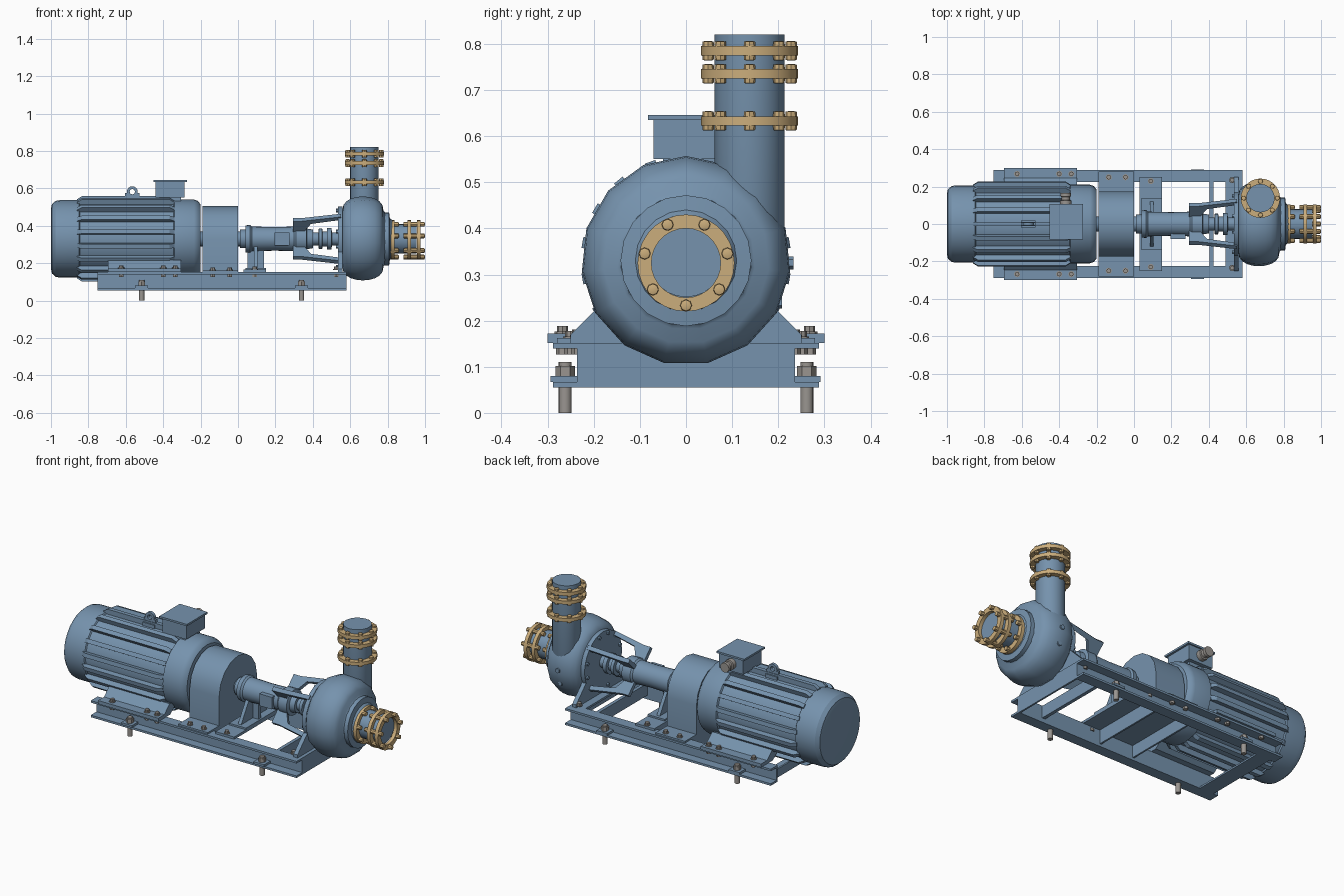
import bpy, bmesh
from math import sin, cos, pi, radians
from mathutils import Vector

cube = bpy.data.objects.get("Cube")
if cube:
    bpy.data.objects.remove(cube)


def material(name, rgb):
    m = bpy.data.materials.new(name)
    m.use_nodes = True
    m.diffuse_color = (*rgb, 1)
    m.node_tree.nodes["Principled BSDF"].inputs["Base Color"].default_value = (*rgb, 1)
    return m


BLUE = material("steel blue paint", (0.18, 0.29, 0.42))
TAN = material("tan flange", (0.60, 0.42, 0.20))
GREY = material("grey hardware", (0.32, 0.30, 0.28))


def finish(name, bm, mat):
    bmesh.ops.recalc_face_normals(bm, faces=bm.faces)
    me = bpy.data.meshes.new(name)
    bm.to_mesh(me)
    bm.free()
    me.materials.append(mat)
    ob = bpy.data.objects.new(name, me)
    bpy.context.collection.objects.link(ob)
    return ob


def turn(name, axis, centres, profile, mat=BLUE, segs=24, loop=False):
    """Revolve (offset, radius) pairs about an axis at every centre."""
    bm = bmesh.new()
    for c in centres:
        rows = []
        for d, r in profile:
            row = []
            for i in range(segs):
                a = 2 * pi * i / segs
                s, t = r * sin(a), r * cos(a)
                p = {"x": (d, s, t), "y": (s, d, t), "z": (s, t, d)}[axis]
                row.append(bm.verts.new(Vector(c) + Vector(p)))
            rows.append(row)
        pairs = list(zip(rows, rows[1:])) + ([(rows[-1], rows[0])] if loop else [])
        for a, b in pairs:
            for i in range(segs):
                j = (i + 1) % segs
                bm.faces.new((a[i], a[j], b[j], b[i]))
        if not loop:
            bm.faces.new(rows[0])
            bm.faces.new(rows[-1])
    return finish(name, bm, mat)


def box(name, *spans, mat=BLUE):
    """Boxes given as (x0, x1, y0, y1, z0, z1)."""
    bm = bmesh.new()
    for x0, x1, y0, y1, z0, z1 in spans:
        vs = bmesh.ops.create_cube(bm, size=1)["verts"]
        bmesh.ops.scale(bm, vec=(x1 - x0, y1 - y0, z1 - z0), verts=vs)
        bmesh.ops.translate(bm, vec=((x0 + x1) / 2, (y0 + y1) / 2, (z0 + z1) / 2), verts=vs)
    return finish(name, bm, mat)


def extrude_x(name, outline, x0, x1, sides=(1,)):
    """Push a (y, z) outline along x; side -1 mirrors it in y."""
    bm = bmesh.new()
    for s in sides:
        f = bm.faces.new([bm.verts.new((x0, s * y, z)) for y, z in outline])
        new = bmesh.ops.extrude_face_region(bm, geom=[f])["geom"]
        bmesh.ops.translate(bm, vec=(x1 - x0, 0, 0),
                            verts=[v for v in new if isinstance(v, bmesh.types.BMVert)])
    return finish(name, bm, BLUE)


def circle_points(axis, c, r, n, start=0):
    out = []
    for i in range(n):
        a = start + 2 * pi * i / n
        s, t = r * sin(a), r * cos(a)
        out.append((c[0], c[1] + s, c[2] + t) if axis == "x" else (c[0] + s, c[1] + t, c[2]))
    return out


AX = 0.33   # height of the shaft line
SHAFT = [(0, 0, AX)]

# Base frame: two outward channels joined by cross members
channel = [(.225, .055), (.288, .055), (.288, .067), (.236, .067),
           (.236, .14), (.288, .14), (.288, .152), (.225, .152)]
extrude_x("base_rails", channel, -.75, .58, (1, -1))
box("cross_members",
    (-.19, 0, -.23, .23, .14, .152), (-.19, -.18, -.23, .23, .07, .14),
    (.03, .15, -.25, .25, .15, .165), (.03, .04, -.23, .23, .07, .15),
    (.405, .425, -.23, .23, .08, .15),
    (.49, .58, -.23, .23, .14, .152), (.57, .58, -.23, .23, .055, .14),
    (-.72, -.71, -.23, .23, .055, .105), (-.71, -.63, -.23, .23, .055, .065))

# Anchor bolts through the rails
anchors = [(x, s * .262, 0) for x in (-.515, .34) for s in (1, -1)]
turn("anchor_rods", "z", anchors, [(0, .014), (.11, .014)], GREY, 16)
turn("anchor_nuts", "z", anchors, [(.08, .021), (.102, .021)], GREY, 6)
box("anchor_washers", *[(x - .035, x + .035, y - .032, y + .03, .067, .08) for x, y, _ in anchors])

# Motor body, fins and feet
turn("motor_body", "x", SHAFT,
     [(-1, .16), (-.995, .185), (-.975, .203), (-.95, .207), (-.85, .207), (-.845, .2),
      (-.345, .2), (-.34, .21), (-.235, .21), (-.215, .203), (-.2, .185)], BLUE, 32)
bm = bmesh.new()
for k in range(18):
    a = 2 * pi * k / 18
    out, side = Vector((0, sin(a), cos(a))), Vector((0, cos(a), -sin(a)))
    # tapered ends
    f = bm.faces.new([bm.verts.new(Vector((x, 0, AX)) + out * r - side * .012)
                      for x, r in ((-.86, .19), (-.86, .212), (-.835, .228),
                                   (-.365, .228), (-.34, .212), (-.34, .19))])
    new = bmesh.ops.extrude_face_region(bm, geom=[f])["geom"]
    bmesh.ops.translate(bm, vec=side * .024,
                        verts=[v for v in new if isinstance(v, bmesh.types.BMVert)])
finish("motor_fins", bm, BLUE)
extrude_x("motor_feet", [(.3, .152), (.3, .172), (.245, .172), (.195, .217), (.13, .2), (.19, .152)],
          -.695, -.305, (1, -1))

# Terminal box with lid and cable gland
box("terminal_box", (-.44, -.285, -.07, .1, .55, .636), (-.42, -.305, -.05, .08, .51, .55))
box("terminal_lid", (-.452, -.273, -.082, .108, .635, .646))
turn("cable_gland", "y", [(-.365, 0, .595)],
     [(.1, .03), (.125, .03), (.127, .022), (.145, .022), (.147, .028), (.165, .028)], GREY, 16)

# Lifting eye
turn("lifting_eye", "y", [(-.565, 0, .582)],
     [(-.009, .014), (.009, .014), (.009, .029), (-.009, .029)], BLUE, 16, True)
box("lifting_eye_legs", (-.603, -.58, -.009, .009, .525, .575), (-.55, -.527, -.009, .009, .525, .575),
    (-.603, -.527, -.02, .02, .525, .548))

# Shaft and arched coupling guard
turn("drive_shaft", "x", SHAFT, [(-.21, .04), (.05, .04)], BLUE, 16)
arch = [(-.175, .152)] + [(-.175 * cos(pi * i / 8), AX + .175 * sin(pi * i / 8))
                          for i in range(9)] + [(.175, .152)]
extrude_x("coupling_guard", arch, -.19, 0)
box("guard_feet", *[(-.19, 0, min(s * .17, s * .28), max(s * .17, s * .28), .15, .162) for s in (1, -1)])

# Frame bolts with nuts below
frame_bolts = [(x, s * y, z) for s in (1, -1) for x, y, z in
               ((-.625, .268, .172), (-.4, .268, .172), (-.335, .268, .172), (-.135, .25, .162),
                (-.045, .25, .162), (.09, .23, .165), (.525, .235, .165))]
turn("frame_bolt_heads", "z", frame_bolts, [(-.002, .017), (.004, .017), (.004, .012), (.016, .012)], GREY, 8)
turn("frame_bolt_nuts", "z", [(x, y, .127) for x, y, _ in frame_bolts], [(0, .014), (.014, .014)], GREY, 6)

# Bearing housing, seal sleeve and pedestal
turn("bearing_housing", "x", SHAFT,
     [(.01, .05), (.04, .05), (.04, .072), (.065, .075), (.075, .066), (.2, .063), (.3, .066),
      (.31, .074), (.365, .074), (.37, .055), (.4, .05), (.402, .035), (.43, .035), (.432, .055),
      (.45, .055), (.452, .04), (.475, .04), (.477, .058), (.5, .058), (.502, .035), (.55, .035)])
box("housing_cover", (.195, .275, -.08, 0, .295, .365))
extrude_x("pedestal_web", [(-.13, .16), (.13, .16), (.05, .29), (-.05, .29)], .085, .105)
box("pedestal", (.04, .15, -.14, .14, .16, .175), (.05, .14, -.012, .012, .17, .28))

# Four splayed arms tying the housing to the pump
bm = bmesh.new()
for sy in (1, -1):
    for sz in (1, -1):
        radial = Vector((0, sy, sz)).normalized()
        side = Vector((0, -sz, sy)).normalized()
        f = bm.faces.new([bm.verts.new(Vector((x, 0, AX)) + radial * r - side * .012) for x, r in
                          ((.295, .06), (.295, .145), (.34, .145), (.55, .178), (.55, .155), (.39, .125), (.35, .06))])
        new = bmesh.ops.extrude_face_region(bm, geom=[f])["geom"]
        bmesh.ops.translate(bm, vec=side * .024,
                            verts=[v for v in new if isinstance(v, bmesh.types.BMVert)])
finish("support_arms", bm, BLUE)

# Pump casing
turn("pump_back_plate", "x", SHAFT, [(.535, .172), (.56, .172)], BLUE, 30)
turn("back_plate_bolts", "x", circle_points("x", (.525, 0, AX), .156, 12, radians(15)),
     [(0, .011), (.015, .011)], BLUE, 6)
volute = [(.555, .165)] + [(.668 - .11 * cos(pi * i / 10), .15 + .077 * sin(pi * i / 10) ** .8)
                           for i in range(11)] + [(.785, .142)]
turn("pump_volute", "x", SHAFT, volute, BLUE, 15)
turn("suction_cover", "x", SHAFT, [(.775, .142), (.808, .142), (.812, .11), (.825, .1)], BLUE, 20)
extrude_x("pump_foot", [(-.25, .152), (.25, .152), (.25, .17), (.16, .26), (-.16, .26), (-.25, .17)], .535, .56)
turn("drain_plugs", "y", [(.67, .215, .325), (.67, .19, .24)], [(0, .014), (.018, .014)], BLUE, 6)

# Suction and discharge pipes
OUT = (.676, .138, 0)
turn("discharge_pipe", "z", [OUT], [(.33, .06), (.37, .076), (.82, .076)])
turn("suction_pipe", "x", SHAFT, [(.81, .079), (.955, .079)])

# Flange rings and their bolts
ring = [(-.01, .075), (.01, .075), (.01, .105), (-.01, .105)]
stud = [(-.021, .007), (-.02, .012), (-.009, .013), (.009, .013), (.02, .012), (.021, .007)]
suction = [(x, 0, AX - .005) for x in (.828, .916, .967)]
discharge = [(OUT[0], OUT[1], z) for z in (.633, .735, .785)]
turn("suction_flanges", "x", suction, ring, TAN, 28, True)
turn("discharge_flanges", "z", discharge, ring, TAN, 28, True)
turn("suction_flange_bolts", "x", [p for c in suction for p in circle_points("x", c, .092, 7, pi)],
     [(d * 1.5, r) for d, r in stud], TAN, 8)
turn("discharge_flange_bolts", "z", [p for c in discharge for p in circle_points("z", c, .09, 8)],
     stud, TAN, 8)

# Smooth the rounded parts, keep edges crisp
bpy.ops.object.select_all(action="DESELECT")
for ob in bpy.context.scene.objects:
    if ob.type == "MESH":
        ob.select_set(True)
        bpy.context.view_layer.objects.active = ob
bpy.ops.object.shade_smooth_by_angle(angle=radians(32))
